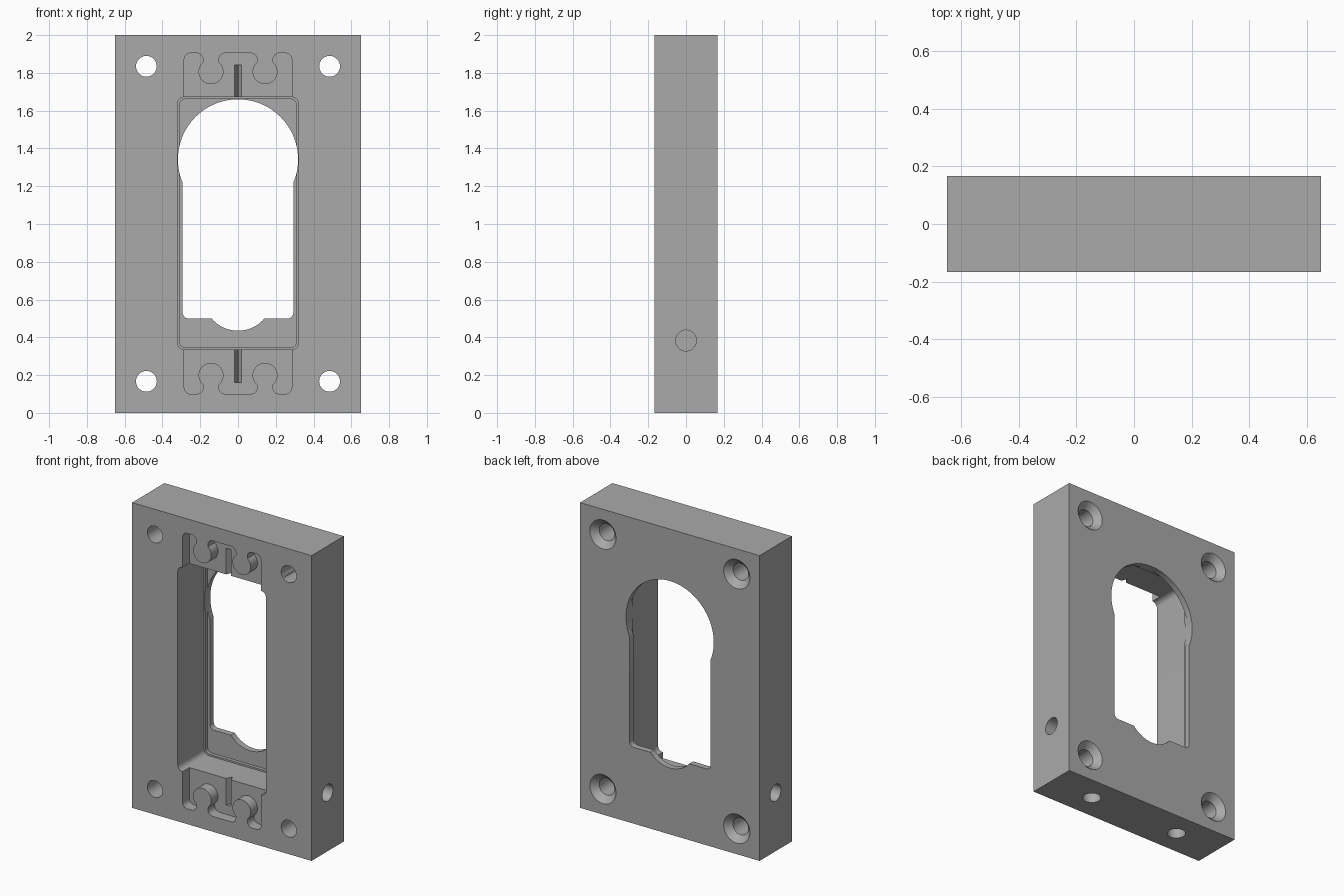
import bpy, bmesh
from math import sin, cos, radians, asin, degrees, sqrt
from mathutils import Matrix, Vector

cube = bpy.data.objects.get("Cube")
if cube:
    bpy.data.objects.remove(cube, do_unlink=True)

W, D, H = 0.65, 0.167, 2.0      # half width, half depth, height
FRONT = -D - 0.05               # cutters start in front of the block

grey = bpy.data.materials.new("plain grey")
grey.use_nodes = True
colour = (0.4, 0.4, 0.4, 1)
grey.diffuse_color = colour
grey.node_tree.nodes["Principled BSDF"].inputs["Base Color"].default_value = colour


def arc(cx, cz, r, a0, a1, n=12):
    angles = [radians(a0 + (a1 - a0) * i / n) for i in range(n + 1)]
    return [(cx + r * cos(a), cz + r * sin(a)) for a in angles]


def rounded(hw, z0, z1, r):
    x = hw - r
    return (arc(x, z0 + r, r, -90, 0, 6) + arc(x, z1 - r, r, 0, 90, 6)
            + arc(-x, z1 - r, r, 90, 180, 6) + arc(-x, z0 + r, r, 180, 270, 6))


def finish(name, bm):
    bmesh.ops.recalc_face_normals(bm, faces=bm.faces)
    mesh = bpy.data.meshes.new(name)
    bm.to_mesh(mesh)
    bm.free()
    mesh.materials.append(grey)
    obj = bpy.data.objects.new(name, mesh)
    bpy.context.collection.objects.link(obj)
    return obj


def prism(name, outline, y0, y1):
    """Extrude an x-z outline along y."""
    bm = bmesh.new()
    face = bm.faces.new([bm.verts.new((x, y0, z)) for x, z in outline])
    new = bmesh.ops.extrude_face_region(bm, geom=[face])["geom"]
    bmesh.ops.translate(bm, vec=(0, y1 - y0, 0),
                        verts=[v for v in new if isinstance(v, bmesh.types.BMVert)])
    return finish(name, bm)


def cone(name, start, end, r0, r1):
    """Round cutter between two points."""
    start, end = Vector(start), Vector(end)
    axis = end - start
    turn = axis.to_track_quat('Z', 'Y').to_matrix().to_4x4()
    bm = bmesh.new()
    bmesh.ops.create_cone(bm, cap_ends=True, segments=48, radius1=r0, radius2=r1,
                          depth=axis.length,
                          matrix=Matrix.Translation((start + end) / 2) @ turn)
    return finish(name, bm)


def cut(body, cutter):
    cutter.hide_render = True
    mod = body.modifiers.new("cut", 'BOOLEAN')
    mod.operation = 'DIFFERENCE'
    mod.solver = 'EXACT'
    mod.object = cutter
    bpy.context.view_layer.objects.active = body
    bpy.ops.object.modifier_apply(modifier=mod.name)
    bpy.data.objects.remove(cutter, do_unlink=True)


# Main block
frame = prism("mounting_frame", [(-W, 0), (W, 0), (W, H), (-W, H)], -D, D)

# Deep front pocket with a narrow step at its floor
cut(frame, prism("pocket", rounded(0.32, 0.335, 1.672, 0.035), FRONT, 0.105))
cut(frame, prism("pocket_step", rounded(0.309, 0.346, 1.661, 0.03), 0.05, 0.127))

# Back window: round top, straight sides, dipped sill
hw, zc, rc, sill = 0.293, 1.342, 0.318, 0.5
join = degrees(asin(sqrt(rc * rc - hw * hw) / rc))
dip_z, dip_r = 0.618, 0.183
dip = degrees(asin((dip_z - sill) / dip_r))
window = (arc(0, zc, rc, -join, 180 + join, 72)
          + arc(-hw + 0.03, sill + 0.03, 0.03, 180, 270, 6)
          + arc(0, dip_z, dip_r, 180 + dip, 360 - dip, 24)
          + arc(hw - 0.03, sill + 0.03, 0.03, 270, 360, 6))
cut(frame, prism("window", window, 0.07, D + 0.05))

# Shallow recesses leaving round-headed tabs, above and below the pocket
kx, kz, kr, neck = 0.143, 1.806, 0.066, 0.042
edge, top, fr = 0.285, 1.905, 0.035
flare = degrees(asin(neck / kr))
half = ([(edge, 1.62)]
        + arc(edge - fr, top - fr, fr, 0, 90, 8)
        + arc(kx + neck + fr, top - fr, fr, 90, 180, 8)
        + arc(kx, kz, kr, 90 - flare, -270 + flare, 32)
        + arc(kx - neck - fr, top - fr, fr, 0, 90, 8))
recess = half + [(-x, z) for x, z in reversed(half)]
floor = -D + 0.07
for flip in (False, True):
    def place(z):
        return 2.005 - z if flip else z
    cut(frame, prism("recess", [(x, place(z)) for x, z in recess], FRONT, floor))
    # V groove down the middle of the recess floor
    groove = prism("groove", [(-0.019, place(1.62)), (0.019, place(1.62)),
                              (0.019, place(1.843)), (-0.019, place(1.843))],
                   floor - 0.02, floor + 0.035)
    for v in groove.data.vertices:
        v.co.x *= 0.1 if v.co.y > floor else 1.5
    cut(frame, groove)

# Corner screw holes, countersunk at the back
for x in (-0.485, 0.485):
    for z in (0.167, 1.835):
        cut(frame, cone("screw_hole", (x, FRONT, z), (x, D + 0.05, z), 0.055, 0.055))
        cut(frame, cone("countersink", (x, D - 0.045, z), (x, D + 0.01, z), 0.05, 0.105))

# Blind cable holes in both sides and the underside
for s in (-1, 1):
    cut(frame, cone("side_hole", (s * (W + 0.05), 0, 0.383), (s * 0.45, 0, 0.383), 0.055, 0.055))
    cut(frame, cone("bottom_hole", (s * 0.333, 0, -0.05), (s * 0.333, 0, 0.2), 0.055, 0.055))

bpy.ops.object.select_all(action='DESELECT')
frame.select_set(True)
bpy.context.view_layer.objects.active = frame
bpy.ops.object.shade_smooth_by_angle(angle=radians(25))
